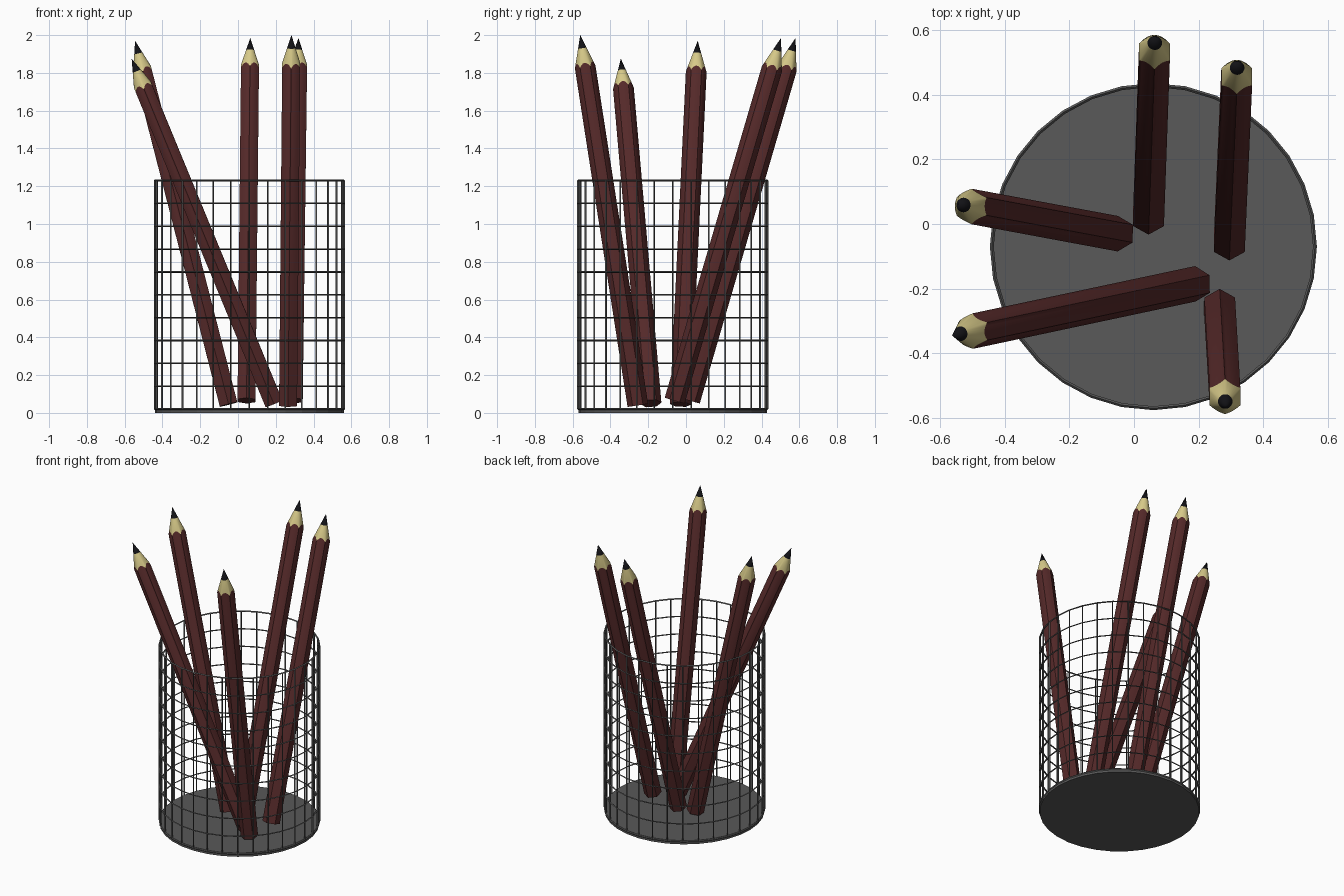
import bpy, bmesh
from math import pi, cos, sin
from mathutils import Vector

if "Cube" in bpy.data.objects:
    bpy.data.objects.remove(bpy.data.objects["Cube"])

CX, CY, CUP_R, SIDES = 0.06, -0.07, 0.5, 32
PENCIL_R, SLOPE, LEAD = 0.055, 3.1, 0.07     # hex corner radius, cone steepness, lead length


def material(name, rgb):
    m = bpy.data.materials.new(name)
    m.diffuse_color = (*rgb, 1)
    m.use_nodes = True
    m.node_tree.nodes["Principled BSDF"].inputs["Base Color"].default_value = m.diffuse_color
    return m


METAL = material("dark_metal", (0.1, 0.1, 0.1))
PAINT = material("red_brown_paint", (0.09, 0.022, 0.022))
WOOD = material("bare_wood", (0.68, 0.59, 0.25))
GRAPHITE = material("graphite", (0.006, 0.006, 0.008))


def add_object(name, bm, mats):
    me = bpy.data.meshes.new(name)
    bmesh.ops.recalc_face_normals(bm, faces=bm.faces)
    bm.to_mesh(me)
    bm.free()
    for m in mats:
        me.materials.append(m)
    ob = bpy.data.objects.new(name, me)
    bpy.context.collection.objects.link(ob)
    return ob


def bridge(bm, a, b, mat):
    n = len(a)
    for i in range(n):
        bm.faces.new((a[i], a[(i + 1) % n], b[(i + 1) % n], b[i])).material_index = mat


def circle(bm, r, z, n):
    return [bm.verts.new((r * cos(2 * pi * i / n), r * sin(2 * pi * i / n), z)) for i in range(n)]


# solid cup base
bm = bmesh.new()
low, high = circle(bm, CUP_R, 0, SIDES), circle(bm, CUP_R, 0.026, SIDES)
bridge(bm, low, high, 0)
bm.faces.new(low)
bm.faces.new(high)
add_object("cup_base", bm, [METAL]).location = (CX, CY, 0)

# wire mesh wall: open grid cylinder turned into wires
bm = bmesh.new()
rings = [circle(bm, CUP_R, 0.02 + 0.121 * k, SIDES) for k in range(11)]
for a, b in zip(rings, rings[1:]):
    bridge(bm, a, b, 0)
wall = add_object("cup_wire_wall", bm, [METAL])
wall.location = (CX, CY, 0)
wire = wall.modifiers.new("wires", 'WIREFRAME')
wire.thickness = 0.012
wire.offset = 0
wire.use_even_offset = False
wire.use_boundary = True


# hexagonal pencil whose sharpened cone cuts a scalloped paint edge
def pencil(name, bottom, tip):
    bottom, tip = Vector(bottom), Vector(tip)
    length = (tip - bottom).length
    n = 36
    bm = bmesh.new()
    ends, edge = [], []
    for i in range(n):
        t = 2 * pi * i / n + pi / 6
        # hexagon radius at this angle, corners on +-y
        off = (t + pi / 6) % (pi / 3) - pi / 6
        r = PENCIL_R * cos(pi / 6) / cos(off)
        ends.append(bm.verts.new((r * cos(t), r * sin(t), 0)))
        edge.append(bm.verts.new((r * cos(t), r * sin(t), length - SLOPE * r)))
    lead = []
    for i in range(n):
        t = 2 * pi * i / n + pi / 6
        r = LEAD / SLOPE
        lead.append(bm.verts.new((r * cos(t), r * sin(t), length - LEAD)))
    point = bm.verts.new((0, 0, length))
    bm.faces.new(ends)
    bridge(bm, ends, edge, 0)
    bridge(bm, edge, lead, 1)
    for i in range(n):
        bm.faces.new((lead[i], lead[(i + 1) % n], point)).material_index = 2
    ob = add_object(name, bm, [PAINT, WOOD, GRAPHITE])
    ob.location = bottom
    ob.rotation_mode = 'QUATERNION'
    ob.rotation_quaternion = Vector((0, 0, 1)).rotation_difference(tip - bottom)
    bpy.ops.object.select_all(action='DESELECT')
    ob.select_set(True)
    bpy.context.view_layer.objects.active = ob
    bpy.ops.object.shade_smooth_by_angle(angle=pi / 6)


pencil("pencil_left_back", (-0.05, -0.03, 0.045), (-0.545, 0.062, 1.97))
pencil("pencil_left_front", (0.19, -0.185, 0.05), (-0.563, -0.345, 1.875))
pencil("pencil_back_middle", (0.045, 0.02, 0.065), (0.065, 0.58, 1.985))
pencil("pencil_back_right", (0.295, -0.06, 0.065), (0.32, 0.503, 1.985))
pencil("pencil_front_right", (0.265, -0.255, 0.04), (0.283, -0.56, 2.0))
